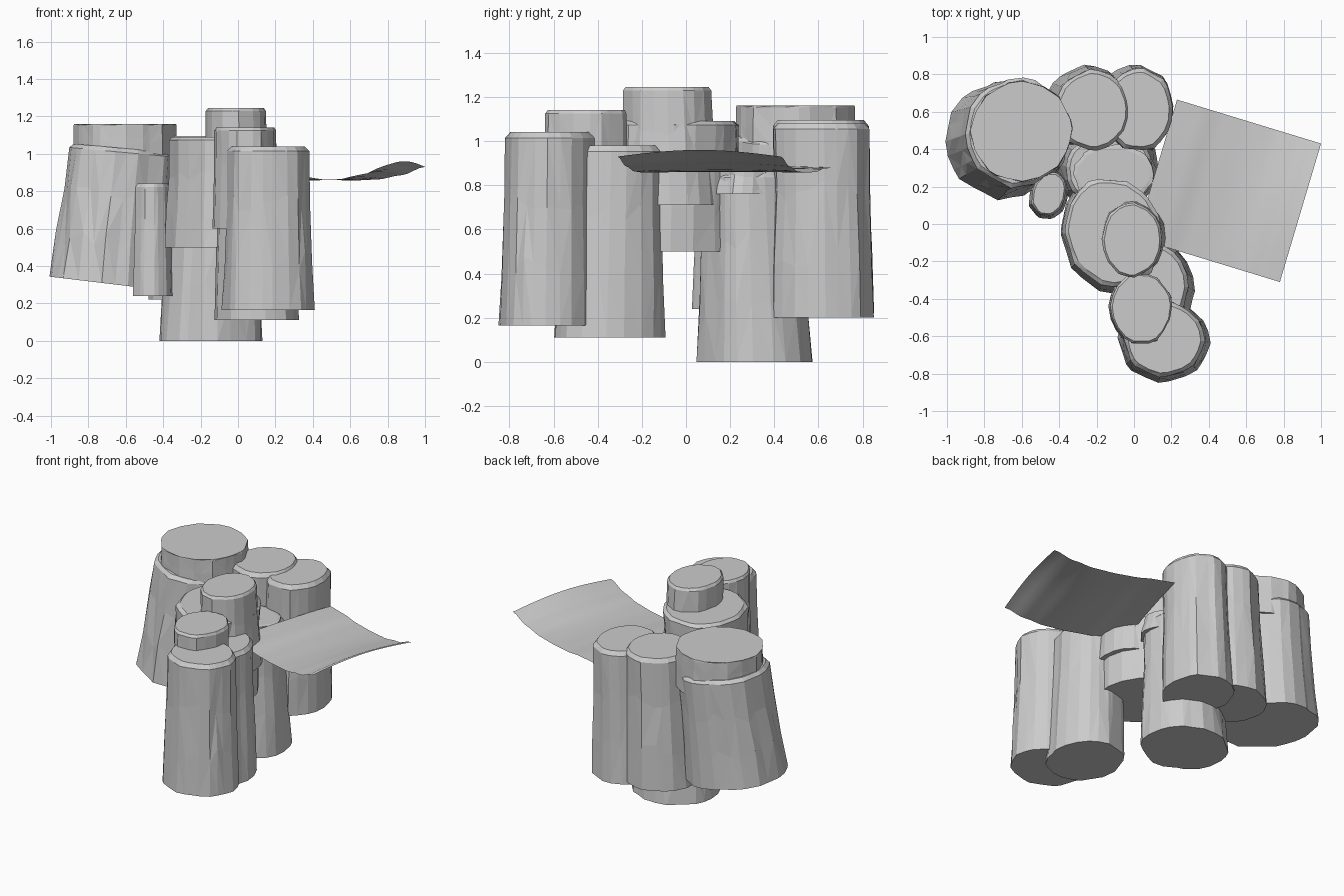
import bpy, bmesh, math, random
from mathutils import Vector

if "Cube" in bpy.data.objects:
    bpy.data.objects.remove(bpy.data.objects["Cube"])

def lerp(a, b, t):
    return a + (b - a) * t

def pillar(name, top, bottom, seed, sides=22, rot=0.0, tilt_top=0.0, tilt_bot=0.0, chamfer=0.02, rough=0.035):
    """Craggy stone column; top and bottom are (cx, cy, rx, ry, z)."""
    rnd = random.Random(seed)
    bm = bmesh.new()
    lobes, phase = rnd.choice([6, 7, 8]), rnd.uniform(0, 6.28)
    jag = [rnd.uniform(-rough, rough * 0.6) for _ in range(sides)]
    angles = [2 * math.pi * (i + rnd.uniform(-0.3, 0.3)) / sides for i in range(sides)]
    rings = []
    for k, t in enumerate([0, 0.3, 0.65, 0.97, 1]):
        cx, cy, rx, ry, z = [lerp(b, a, t) for a, b in zip(top, bottom)]
        tilt = lerp(tilt_bot, tilt_top, t)
        ring = []
        for i, a in enumerate(angles):
            r = 1 + jag[i] + 0.025 * math.cos(lobes * a + phase)
            if k in (1, 2):
                r += rnd.uniform(-rough, rough) * 0.6
            if k == 4:
                r = 1 + (r - 1) * 0.5
            inset = -chamfer * 0.5 if k == 3 else (chamfer * 0.5 if k == 4 else 0)
            px, py = (rx - inset) * r * math.cos(a), (ry - inset) * r * math.sin(a)
            x = px * math.cos(rot) - py * math.sin(rot)
            y = px * math.sin(rot) + py * math.cos(rot)
            dz = rnd.uniform(-0.06, 0.06) if k in (1, 2) else 0
            ring.append(bm.verts.new((cx + x, cy + y, z + dz * (top[4] - bottom[4]) + tilt * x)))
        rings.append(ring)
    for lo, hi in zip(rings, rings[1:]):
        for i in range(sides):
            j = (i + 1) % sides
            quad = (lo[i], lo[j], hi[j], hi[i])
            if rnd.random() < 0.5:
                bm.faces.new((quad[0], quad[1], quad[2]))
                bm.faces.new((quad[0], quad[2], quad[3]))
            else:
                bm.faces.new((quad[0], quad[1], quad[3]))
                bm.faces.new((quad[1], quad[2], quad[3]))
    bm.faces.new(rings[-1])
    bm.faces.new(rings[0][::-1])
    return finish(name, bm)

def finish(name, bm):
    bmesh.ops.recalc_face_normals(bm, faces=bm.faces)
    me = bpy.data.meshes.new(name)
    bm.to_mesh(me)
    bm.free()
    ob = bpy.data.objects.new(name, me)
    bpy.context.collection.objects.link(ob)
    return ob

# Back-left large pillar with its raised cap
pillar("left_pillar", (-0.62, 0.49, 0.27, 0.28, 1.03), (-0.69, 0.45, 0.32, 0.315, 0.305), 3,
       sides=26, tilt_top=-0.09, tilt_bot=-0.12)
pillar("left_cap", (-0.603, 0.495, 0.27, 0.265, 1.16), (-0.603, 0.495, 0.275, 0.27, 0.9), 5,
       sides=24, chamfer=0, rough=0.015, rot=0.3)

# Back row
pillar("back_pillar_left", (-0.22, 0.61, 0.19, 0.205, 1.095), (-0.25, 0.62, 0.23, 0.23, 0.22), 8)
pillar("back_pillar_right", (0.025, 0.61, 0.175, 0.21, 1.08), (0.0, 0.615, 0.215, 0.235, 0.2), 12)

# Small free-standing column
pillar("small_column", (-0.455, 0.16, 0.085, 0.115, 0.84), (-0.455, 0.155, 0.105, 0.135, 0.24), 21,
       sides=16, rot=-0.3, chamfer=0.01)

# Central foot pillar standing on the ground, with a ledge at its top
pillar("foot_pillar", (-0.13, 0.29, 0.225, 0.2, 0.86), (-0.145, 0.315, 0.28, 0.26, 0.0), 31)
pillar("foot_ledge", (-0.11, 0.27, 0.205, 0.145, 0.885), (-0.1, 0.26, 0.23, 0.16, 0.76), 33)

# Hanging middle pillar and the tallest cap
pillar("middle_pillar", (-0.11, -0.045, 0.245, 0.285, 1.09), (-0.125, -0.06, 0.26, 0.32, 0.5), 41, rot=0.4)
pillar("tallest_cap", (-0.01, -0.085, 0.155, 0.195, 1.245), (0.0, -0.075, 0.18, 0.23, 0.71), 44, sides=18, chamfer=0.012)

# Front group
pillar("front_pillar_back", (0.09, -0.33, 0.19, 0.215, 0.98), (0.1, -0.35, 0.225, 0.255, 0.11), 51)
pillar("front_cap", (0.04, -0.45, 0.16, 0.185, 1.14), (0.04, -0.45, 0.175, 0.205, 0.6), 55, sides=18, chamfer=0.01)
pillar("front_pillar", (0.16, -0.615, 0.205, 0.19, 1.04), (0.16, -0.625, 0.245, 0.22, 0.165), 58)

# Thin draped sheet spanning the gap on the right
p0, pu, pv = Vector((0.78, -0.31)), Vector((-0.77, 0.235)), Vector((0.22, 0.74))
n = 24
profile = [0.93, 0.885, 0.862, 0.857, 0.86, 0.875, 0.88]
bm = bmesh.new()
grid = []
for i in range(n + 1):
    u = i / n
    s = u * (len(profile) - 1)
    k = min(int(s), len(profile) - 2)
    f = s - k
    z = lerp(profile[k], profile[k + 1], f * f * (3 - 2 * f))
    row = []
    for j in range(n + 1):
        v = j / n
        p = p0 + pu * u + pv * v
        bump = 0.03 * math.sin(math.pi * v) * max(0, 1 - 2.5 * u)
        row.append(bm.verts.new((p.x, p.y, z + bump + 0.008 * math.sin(math.pi * v) * u)))
    grid.append(row)
for a, b in zip(grid, grid[1:]):
    for j in range(n):
        bm.faces.new((a[j], a[j + 1], b[j + 1], b[j]))
sheet = finish("draped_sheet", bm)
if sheet.data.polygons[0].normal.z < 0:
    sheet.data.flip_normals()
for poly in sheet.data.polygons:
    poly.use_smooth = True
